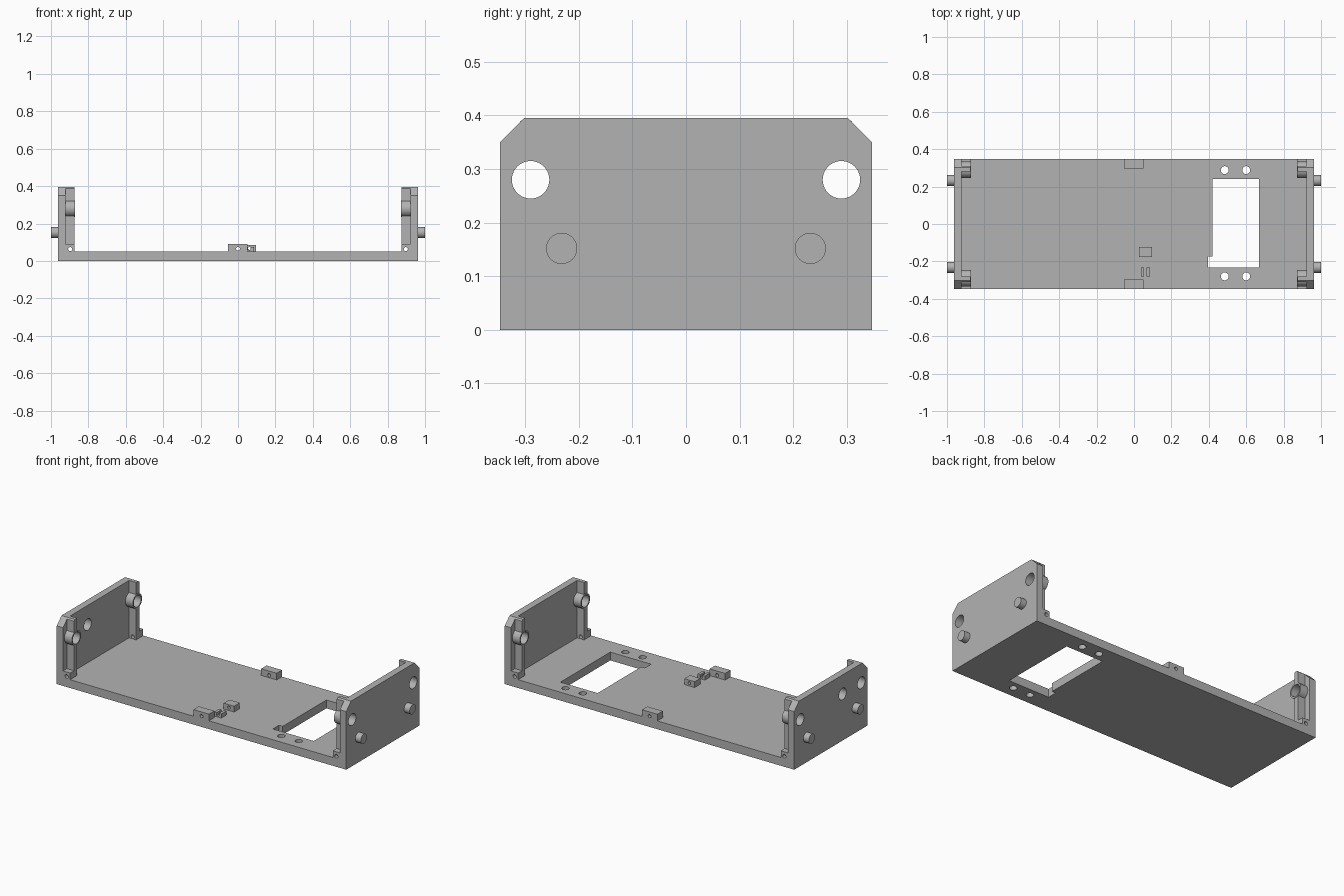
import bpy, bmesh, math
from mathutils import Matrix

if "Cube" in bpy.data.objects:
    bpy.data.objects.remove(bpy.data.objects["Cube"])

grey = bpy.data.materials.new("plain_grey")
grey.diffuse_color = (0.45, 0.45, 0.45, 1)
grey.use_nodes = True
grey.node_tree.nodes["Principled BSDF"].inputs["Base Color"].default_value = grey.diffuse_color


def finish(name, bm):
    bmesh.ops.recalc_face_normals(bm, faces=bm.faces)
    me = bpy.data.meshes.new(name)
    bm.to_mesh(me)
    bm.free()
    me.materials.append(grey)
    ob = bpy.data.objects.new(name, me)
    bpy.context.collection.objects.link(ob)
    return ob


def prism(name, pts, lo, hi, axis):
    """Extrude a 2D outline: axis 'x' takes (y, z) points, axis 'z' takes (x, y)."""
    bm = bmesh.new()
    at = (lambda p, d: (d, p[0], p[1])) if axis == 'x' else (lambda p, d: (p[0], p[1], d))
    a = [bm.verts.new(at(p, lo)) for p in pts]
    b = [bm.verts.new(at(p, hi)) for p in pts]
    bm.faces.new(a)
    bm.faces.new(b)
    n = len(pts)
    for i in range(n):
        bm.faces.new((a[i], a[(i + 1) % n], b[(i + 1) % n], b[i]))
    return finish(name, bm)


def box(name, x0, x1, y0, y1, z0, z1):
    return prism(name, [(x0, y0), (x1, y0), (x1, y1), (x0, y1)], z0, z1, 'z')


def cyl(name, centre, r, length, axis, seg=40):
    bm = bmesh.new()
    bmesh.ops.create_cone(bm, cap_ends=True, segments=seg, radius1=r, radius2=r, depth=length)
    rot = {'x': Matrix.Rotation(math.pi / 2, 4, 'Y'),
           'y': Matrix.Rotation(math.pi / 2, 4, 'X'), 'z': Matrix()}[axis]
    bmesh.ops.transform(bm, matrix=Matrix.Translation(centre) @ rot, verts=bm.verts)
    return finish(name, bm)


def cut(ob, *cutters):
    for c in cutters:
        m = ob.modifiers.new("cut", 'BOOLEAN')
        m.operation, m.solver, m.object = 'DIFFERENCE', 'EXACT', c
        c.hide_render = True
        c.hide_viewport = True
        c.display_type = 'WIRE'


def smooth(ob):
    for f in ob.data.polygons:
        f.use_smooth = len(f.vertices) == 4
    ob.data.set_sharp_from_angle(angle=math.radians(30))


W, IN, D, T, H = 0.963, 0.921, 0.347, 0.05, 0.395

# floor plate with notched window and screw holes
floor = box("floor_plate", -IN, IN, -D, D, 0, T)
window = prism("window_cutter", [(0.395, -0.233), (0.667, -0.233), (0.667, 0.24),
                                 (0.42, 0.24), (0.42, -0.175), (0.395, -0.175)], -0.1, 0.2, 'z')
cut(floor, window, *[cyl("floor_hole_cutter", (x, y, 0.03), 0.021, 0.3, 'z')
                     for x in (0.485, 0.60) for y in (-0.28, 0.288)])

# end walls, with pegs and corner fittings
for s, side in ((-1, "left"), (1, "right")):
    wall = prism(side + "_wall", [(-D, 0), (D, 0), (D, 0.35), (0.302, H), (-0.302, H), (-D, 0.35)],
                 s * IN, s * W, 'x')
    holes = [-0.29, 0.29] + ([-0.113] if s < 0 else [])
    cut(wall, *[cyl("wall_hole_cutter", (s * 0.92, y, 0.28), 0.035, 0.3, 'x') for y in holes])

    for t, end in ((-1, "front"), (1, "back")):
        tag = side + "_" + end
        smooth(cyl(tag + "_peg", (s * 0.979, t * 0.232, 0.152), 0.029, 0.042, 'x'))

        # corner rib standing just inside the wall edge
        rib = prism(tag + "_rib", [(t * 0.28, T), (t * 0.31, T), (t * 0.31, 0.388),
                                   (t * 0.302, H), (t * 0.28, H)], s * 0.874, s * IN, 'x')
        # ring boss around the wall hole
        boss = cyl(tag + "_boss", (s * 0.897, t * 0.29, 0.28), 0.044, 0.050, 'x')
        smooth(boss)
        # low screw block at the foot of the rib
        foot = box(tag + "_foot_block", *sorted((s * 0.874, s * IN)),
                   *sorted((t * 0.31, t * D)), T, 0.09)
        bore = cyl("boss_bore_cutter", (s * 0.9, t * 0.29, 0.28), 0.035, 0.3, 'x')
        screw = cyl("foot_hole_cutter", (s * 0.897, t * 0.31, 0.063), 0.011, 0.2, 'y', 24)
        cut(rib, bore, screw)
        cut(boss, bore)
        cut(foot, screw)

# screw blocks on the long edges
for t, end in ((-1, "front"), (1, "back")):
    blk = box(end + "_edge_block", -0.053, 0.05, *sorted((t * 0.296, t * D)), T, 0.09)
    cut(blk, cyl("edge_hole_cutter", (0, t * 0.32, 0.065), 0.010, 0.2, 'y', 24))

# inner stop block and small cable clip
stop = box("stop_block", 0.028, 0.097, -0.176, -0.122, T, 0.085)
cut(stop, cyl("stop_hole_cutter", (0.063, -0.15, 0.067), 0.009, 0.2, 'y', 24))
box("clip_base", 0.037, 0.085, -0.28, -0.232, T, 0.058)
for x in (0.037, 0.068):
    box("clip_post", x, x + 0.017, -0.28, -0.232, 0.058, 0.075)
